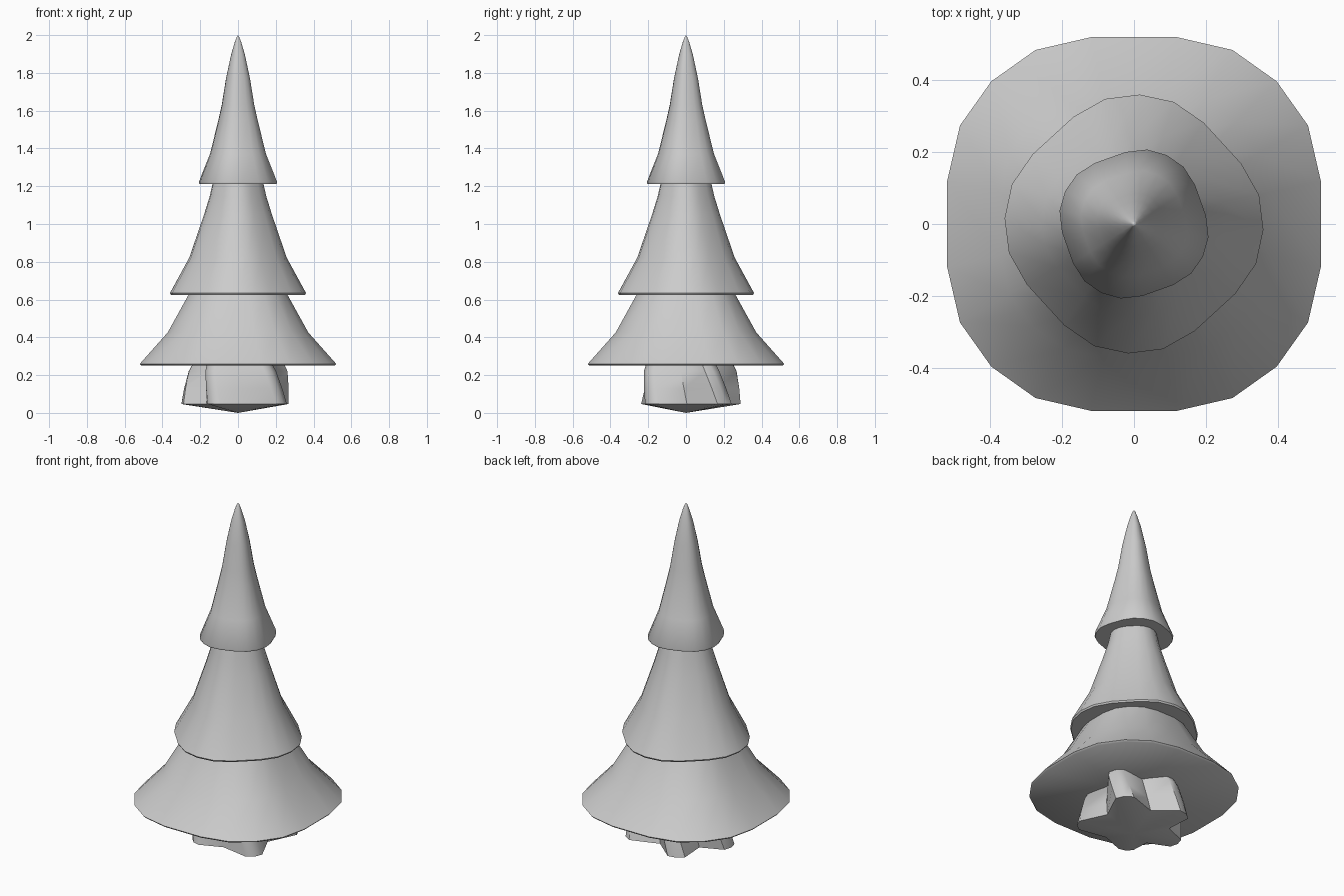
import bpy, bmesh, math

if "Cube" in bpy.data.objects:
    bpy.data.objects.remove(bpy.data.objects["Cube"])


def finish(name, bm, angle):
    bmesh.ops.recalc_face_normals(bm, faces=bm.faces)
    me = bpy.data.meshes.new(name)
    bm.to_mesh(me)
    bm.free()
    ob = bpy.data.objects.new(name, me)
    bpy.context.collection.objects.link(ob)
    bpy.ops.object.select_all(action='DESELECT')
    ob.select_set(True)
    bpy.context.view_layer.objects.active = ob
    bpy.ops.object.shade_smooth_by_angle(angle=math.radians(angle))
    return ob


def loft(name, section, rings, bottom, top, angle):
    """section: (degrees, radius) points; rings: (z, scale, twist in degrees)."""
    bm = bmesh.new()
    loops = []
    for z, s, twist in rings:
        loops.append([bm.verts.new((r * s * math.cos(math.radians(a + twist)),
                                    r * s * math.sin(math.radians(a + twist)), z))
                      for a, r in section])
    n = len(section)
    for lo, hi in zip(loops, loops[1:]):
        for i in range(n):
            j = (i + 1) % n
            bm.faces.new((lo[i], lo[j], hi[j], hi[i]))
    for loop, z in ((loops[0], bottom), (loops[-1], top)):
        c = bm.verts.new((0, 0, z))
        for i in range(n):
            bm.faces.new((loop[i], loop[(i + 1) % n], c))
    return finish(name, bm, angle)


# Foliage tiers: one rounded-square, 20-sided cone, scaled and turned
quarter = [(13, 0.534), (29.5, 0.557), (45, 0.562), (60.5, 0.557), (77, 0.534)]
section = [(a + 90 * k, r) for k in range(4) for a, r in quarter]
profile = [(0.2, 0.715), (0.43, 0.5), (0.53, 0.415), (0.71, 0.305),
           (0.87, 0.175), (0.955, 0.08), (0.985, 0.035)]

for name, z, h, scale, turn in (("lower_foliage", 0.25, 0.88, 1.0, 0),
                                ("middle_foliage", 0.625, 0.985, 0.642, 42.5),
                                ("upper_foliage", 1.213, 0.787, 0.378, 19.5)):
    rings = [(z, scale * 0.985, turn), (z + 0.009, scale, turn)]
    rings += [(z + f * h, scale * s, turn) for f, s in profile]
    loft(name, section, rings, z, z + h, 50)

# Trunk: irregular five-lobed section, twisting and narrowing upward
lobes = [(-38, 0.305), (41, 0.325), (115, 0.31), (179, 0.30), (240, 0.262)]
star = []
for i, (a, r) in enumerate(lobes):
    nxt = lobes[(i + 1) % 5][0] + (360 if i == 4 else 0)
    star += [(a - 9, r * 0.97), (a, r), (a + 9, r * 0.97), ((a + nxt) / 2, 0.19)]
loft("trunk", star, [(0.047, 1, 0), (0.13, 0.955, -5), (0.22, 0.89, -11), (0.30, 0.75, -15)],
     0.0, 0.32, 50)
